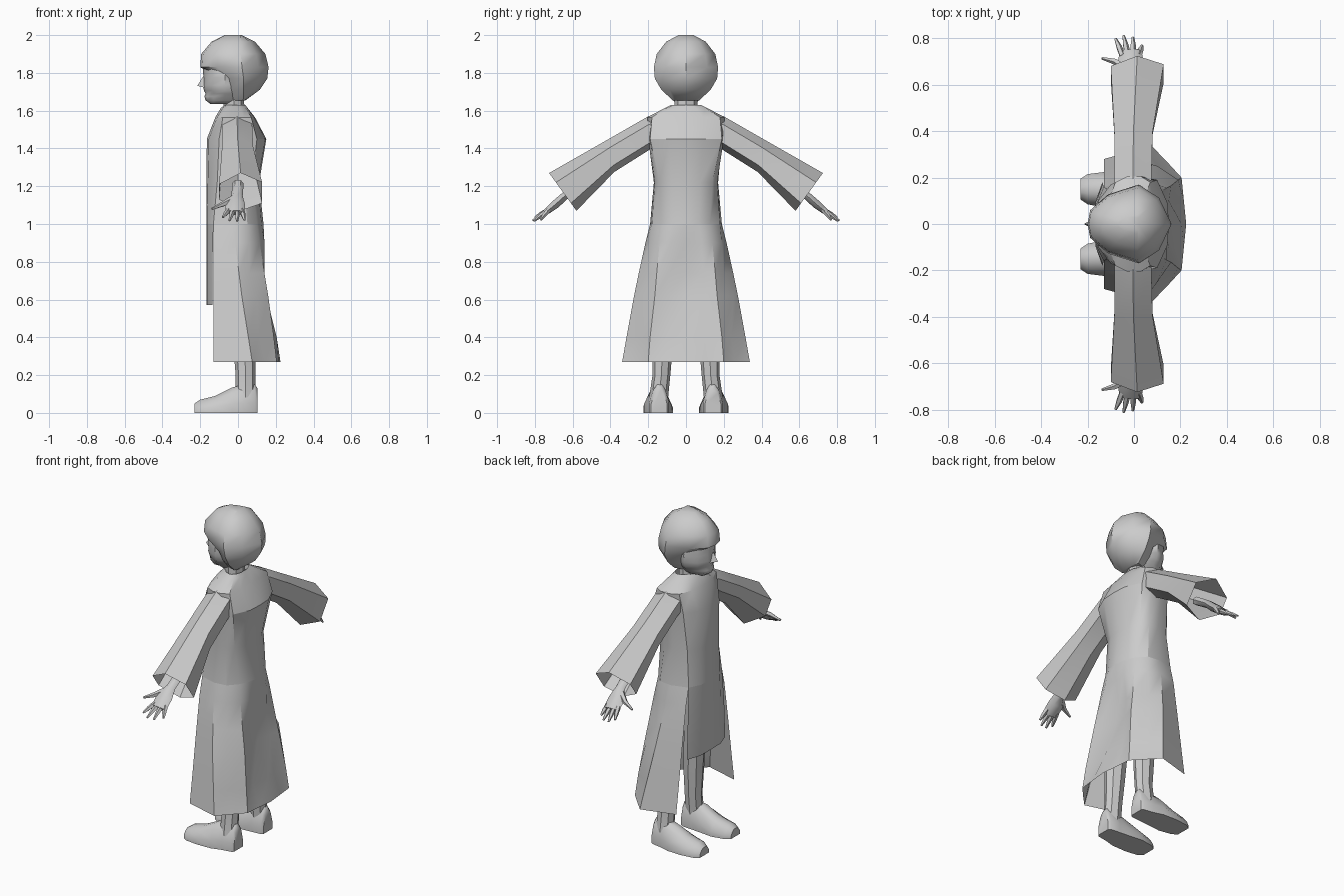
import bpy, bmesh, math
from mathutils import Vector

if "Cube" in bpy.data.objects:
    bpy.data.objects.remove(bpy.data.objects["Cube"])

grey = bpy.data.materials.new("plain grey")
grey.diffuse_color = (0.6, 0.6, 0.6, 1)
grey.use_nodes = True
grey.node_tree.nodes["Principled BSDF"].inputs["Base Color"].default_value = grey.diffuse_color


def finish(bm, name, angle=32):
    bmesh.ops.remove_doubles(bm, verts=bm.verts, dist=0.0005)
    me = bpy.data.meshes.new(name)
    bm.to_mesh(me)
    bm.free()
    ob = bpy.data.objects.new(name, me)
    bpy.context.collection.objects.link(ob)
    me.materials.append(grey)
    bpy.ops.object.select_all(action='DESELECT')
    ob.select_set(True)
    bpy.context.view_layer.objects.active = ob
    bpy.ops.object.shade_smooth_by_angle(angle=math.radians(angle))
    return ob


def skin(bm, rings, closed=True, cap0=False, cap1=False):
    """Join successive rings of points with quads."""
    vs = [[bm.verts.new(p) for p in r] for r in rings]
    n = len(vs[0])
    for a, b in zip(vs, vs[1:]):
        for i in range(n if closed else n - 1):
            j = (i + 1) % n
            bm.faces.new((a[i], a[j], b[j], b[i]))
    if cap0:
        bm.faces.new(vs[0][::-1])
    if cap1:
        bm.faces.new(vs[-1])
    if closed:
        bmesh.ops.recalc_face_normals(bm, faces=bm.faces)


def full(half):
    """Half section, front to back, completed by mirroring across y."""
    return half + [(x, -y, z) for x, y, z in half[::-1] if y > 1e-6]


def tube(bm, stations, n=6):
    """Tapered tube: stations are (centre, radius along x, radius across)."""
    d = (Vector(stations[-1][0]) - Vector(stations[0][0])).normalized()
    u = Vector((1, 0, 0))
    u = (u - d * u.dot(d)).normalized()
    w = d.cross(u)
    rings = [[Vector(c) + u * a * math.cos(2 * math.pi * i / n) + w * b * math.sin(2 * math.pi * i / n)
              for i in range(n)] for c, a, b in stations]
    skin(bm, rings, True, True, True)


def at(z, pts):
    return [(x, y, z) for x, y in pts]


# Robe body, neck to hip
bm = bmesh.new()
hip = [(-.167, 0), (-.165, .09), (-.13, .16), (-.03, .19), (.05, .18), (.1, .125), (.125, .07), (.135, 0)]
rows = [
    at(1.63, [(-.07, 0), (-.06, .04), (-.03, .07), (-.01, .08), (.01, .08), (.03, .06), (.04, .03), (.04, 0)]),
    at(1.615, [(-.09, 0), (-.08, .07), (-.05, .1), (-.02, .11), (.01, .11), (.04, .1), (.05, .05), (.05, 0)]),
    at(1.565, [(-.12, 0), (-.11, .1), (-.08, .18), (-.03, .205), (.03, .205), (.07, .18), (.085, .09), (.09, 0)]),
    at(1.45, [(-.165, 0), (-.155, .1), (-.1, .17), (-.04, .19), (.04, .2), (.1, .19), (.145, .09), (.15, 0)]),
    at(1.22, [(-.167, 0), (-.16, .09), (-.11, .145), (-.03, .17), (.03, .165), (.075, .14), (.105, .075), (.112, 0)]),
    at(1.0, hip)]
skin(bm, [full(r) for r in rows])
finish(bm, "robe_body")

# Long skirt, open at the front, with hanging folds
bm = bmesh.new()
cols = hip[2:]
skirt = [
    at(1.0, cols),
    at(.9, [(-.13, .185), (-.015, .215), (.06, .19), (.115, .14), (.14, .08), (.125, 0)]),
    at(.74, [(-.13, .21), (.005, .25), (.06, .2), (.14, .155), (.13, .09), (.11, 0)]),
    at(.62, [(-.13, .228), (.02, .275), (.1, .25), (.16, .165), (.15, .1), (.13, 0)]),
    at(.4, [(-.13, .26), (.055, .315), (.11, .24), (.19, .19), (.17, .1), (.205, 0)]),
    at(.27, [(-.13, .28), (.075, .338), (.15, .26), (.205, .2), (.215, .1), (.225, 0)])]
skin(bm, [full(r) for r in skirt], closed=False)
finish(bm, "skirt", 40)

# Front hanging panel
bm = bmesh.new()
front = [at(1.0, hip[:3])] + [at(z, [(-.167, 0), (-.165, .1), (-.135, w)]) for z, w in ((.8, .175), (.57, .185))]
skin(bm, [[(x, -y, z) for x, y, z in r[:0:-1]] + r for r in front], closed=False)
finish(bm, "front_panel", 40)

# Neck
bm = bmesh.new()
tube(bm, [((-.02, 0, 1.58), .055, .06), ((-.025, 0, 1.72), .055, .06)], 8)
finish(bm, "neck")

# Bobbed hair: closed cap whose lower front is pulled back around the face
bm = bmesh.new()
hair = [(2.0, -.07, .02, .04), (1.965, -.14, .09, .105), (1.9, -.195, .145, .155), (1.83, -.2, .162, .17),
        (1.77, -.085, .155, .165), (1.71, -.075, .115, .13), (1.655, -.065, .04, .07)]
rings = []
for z, xf, xb, w in hair:
    xm = max(.03, xf + .06) if z < 1.8 else .03
    xm = min(xm, (xf + xb) / 2 + .04)
    rings.append(full(at(z, [(xf, 0), (xf + .05 * (xm - xf), w * .35), (xf + .4 * (xm - xf), w * .75), (xm, w),
                             (xm + .62 * (xb - xm), w * .66), (xb, 0)])))
skin(bm, rings, True, True, True)
finish(bm, "hair", 45)

# Face: forehead, brow, nose root, lips, chin
bm = bmesh.new()
face = [(1.86, -.187, .11), (1.81, -.186, .12), (1.775, -.182, .122), (1.735, -.186, .12), (1.705, -.18, .11),
        (1.69, -.172, .1), (1.675, -.178, .085), (1.655, -.172, .07), (1.635, -.145, .045)]
skin(bm, [full(at(z, [(x, 0), (x + .012, .035), (x + .045, w * .72), (-.07, w), (.0, w * .7)]))
          for z, x, w in face], True, True, True)
finish(bm, "face", 50)

# Nose
bm = bmesh.new()
a, b, l, r = [bm.verts.new(p) for p in ((-.182, 0, 1.785), (-.216, 0, 1.732), (-.178, .022, 1.722), (-.178, -.022, 1.722))]
for f in ((a, b, l), (a, r, b), (b, r, l)):
    bm.faces.new(f)
bmesh.ops.recalc_face_normals(bm, faces=bm.faces)
finish(bm, "nose", 40)

for side, s in (("left", -1), ("right", 1)):
    # Flared sleeve: stations of top (y, z), bottom (y, z), front x, back x
    bm = bmesh.new()
    rings = []
    for ty, tz, by, bz, x0, x1 in ((.13, 1.59, .15, 1.41, -.085, .07), (.2, 1.57, .19, 1.395, -.085, .075),
                                   (.4, 1.455, .38, 1.275, -.085, .08), (.725, 1.27, .58, 1.07, -.1, .128)):
        ring = []
        for x, t in ((.5, 0), (0, .3), (0, .7), (.5, 1), (1, .8), (1, .25)):
            ring.append((x0 + (x1 - x0) * x, s * (ty + (by - ty) * t), tz + (bz - tz) * t))
        rings.append(ring)
    skin(bm, rings)
    finish(bm, side + "_sleeve", 40)

    # Hand with palm, fingers and thumb
    bm = bmesh.new()
    tube(bm, [((.0, s * .54, 1.215), .03, .025), ((-.005, s * .64, 1.15), .03, .024),
              ((-.015, s * .69, 1.105), .052, .026), ((-.015, s * .745, 1.06), .05, .017)])
    for kx, tx, ty, tz in ((-.05, -.08, .8, 1.035), (-.027, -.045, .812, 1.018),
                           (-.003, -.005, .805, 1.015), (.02, .035, .77, 1.02)):
        tube(bm, [((kx, s * .725, 1.075), .014, .014), (((kx + tx) / 2, s * (ty + .73) / 2, (tz + 1.075) / 2), .013, .012),
                  ((tx, s * ty, tz), .006, .005)], 5)
    tube(bm, [((-.03, s * .665, 1.13), .02, .018), ((-.08, s * .7, 1.105), .014, .014),
              ((-.138, s * .715, 1.08), .006, .006)], 5)
    finish(bm, side + "_hand", 50)

    # Leg
    bm = bmesh.new()
    tube(bm, [((.04, s * .145, .08), .052, .05), ((.04, s * .13, .2), .052, .047), ((.035, s * .125, .35), .06, .055),
              ((.0, s * .11, .95), .075, .07)], 8)
    finish(bm, side + "_leg", 40)

    # Shoe: stations of x, sole inner y, sole outer y, height
    bm = bmesh.new()
    rings = []
    for x, yi, yo, h in ((-.23, .105, .195, .05), (-.2, .085, .215, .07), (-.12, .07, .225, .09), (-.03, .08, .222, .135),
                         (.03, .085, .205, .15), (.09, .09, .195, .15), (.103, .1, .185, .13)):
        m, k = (yi + yo) / 2, (yo - yi) / 2
        rings.append([(x, s * (m + k * y), h * z) for y, z in
                      ((-1, 0), (-1, .35), (-.65, .8), (-.3, 1), (.2, 1), (.6, .8), (1, .35), (1, 0))])
    skin(bm, rings, True, True, True)
    finish(bm, side + "_shoe", 45)
